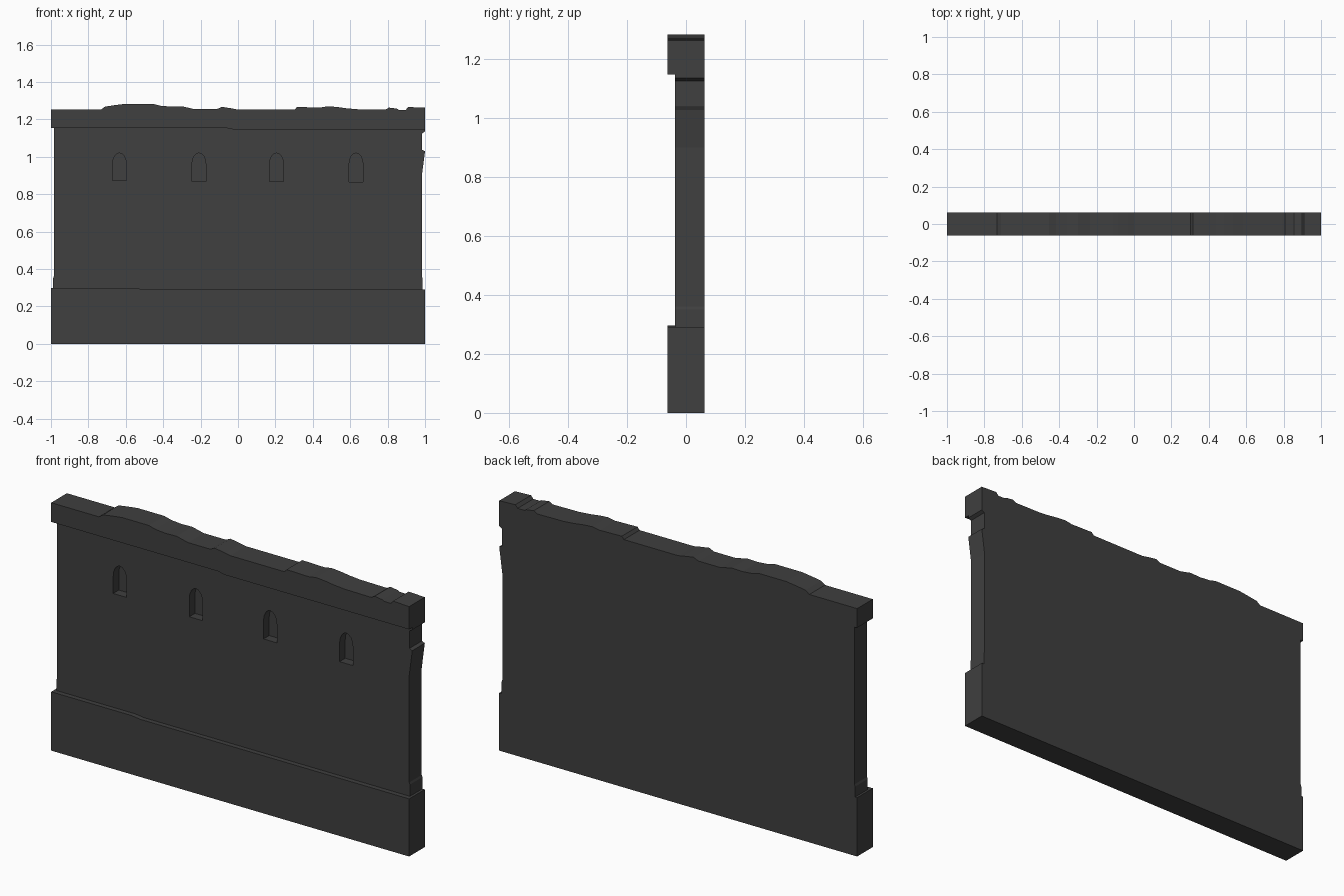
import bpy, math

if "Cube" in bpy.data.objects:
    bpy.data.objects.remove(bpy.data.objects["Cube"])

BACK, FRONT, FACE = 0.0625, -0.0625, -0.0375

stone = bpy.data.materials.new("dark grey stone")
stone.diffuse_color = (0.05, 0.05, 0.05, 1)
stone.use_nodes = True
stone.node_tree.nodes["Principled BSDF"].inputs["Base Color"].default_value = stone.diffuse_color


def prism(name, outline, y0, y1):
    """Extrude an (x, z) outline, counter-clockwise from the front, from y0 to y1."""
    n = len(outline)
    verts = [(x, y, z) for y in (y0, y1) for x, z in outline]
    faces = [tuple(range(n)), tuple(range(2 * n - 1, n - 1, -1))]
    faces += [(i, i + n, (i + 1) % n + n, (i + 1) % n) for i in range(n)]
    mesh = bpy.data.meshes.new(name)
    mesh.from_pydata(verts, [], faces)
    mesh.materials.append(stone)
    ob = bpy.data.objects.new(name, mesh)
    bpy.context.collection.objects.link(ob)
    return ob


def carve(target, cutter):
    """Subtract the cutter and remove it."""
    cutter.hide_render = True
    mod = target.modifiers.new("carve", 'BOOLEAN')
    mod.operation, mod.solver, mod.object = 'DIFFERENCE', 'EXACT', cutter
    bpy.context.view_layer.objects.active = target
    bpy.ops.object.modifier_apply(modifier=mod.name)
    bpy.data.objects.remove(cutter)


# Worn top edge, left to right
crest = [(-1, 1.252), (-.733, 1.252), (-.711, 1.268), (-.665, 1.275), (-.604, 1.283),
         (-.455, 1.283), (-.417, 1.273), (-.36, 1.268), (-.3, 1.27), (-.235, 1.255),
         (-.112, 1.255), (-.086, 1.267), (-.03, 1.258), (0, 1.252), (.303, 1.252),
         (.315, 1.266), (.44, 1.263), (.48, 1.27), (.53, 1.266), (.58, 1.259),
         (.64, 1.254), (.788, 1.252), (.807, 1.263), (.85, 1.257), (.86, 1.251),
         (.897, 1.251), (.91, 1.266), (1, 1.262)]
# Side edges, indented between plinth and cornice, chipped on the right
right_side = [(1, 0), (1, .291), (.987, .291), (.987, .35), (.983, .36), (.983, .9),
              (1, 1.037), (.984, 1.01 + .027), (.984, 1.125), (1, 1.135)]
right_side[6] = (1, 1.03)
left_side = [(-1, 1.155), (-.985, 1.155), (-.985, .36), (-.989, .35), (-.989, .297),
             (-1, .297), (-1, 0)]
wall = prism("castle_wall", right_side + crest[::-1] + left_side, FRONT, BACK)

# Recessed face between plinth and cornice
carve(wall, prism("face_cutter", [
    (-1.2, .297), (-.55, .297), (-.5, .291), (1.2, .291),
    (1.2, 1.147), (-.03, 1.147), (-.07, 1.155), (-1.2, 1.155)], -0.2, FACE))

# Four arched blind windows
for cx, sill in ((-.634, .872), (-.209, .868), (.206, .867), (.631, .866)):
    r, spring, rise = .037, .96, .06
    arch = [(cx + r * math.cos(a), spring + rise * math.sin(a))
            for a in (math.pi * i / 8 for i in range(9))]
    carve(wall, prism("window_cutter", [(cx - r, sill), (cx + r, sill)] + arch,
                      -0.2, FACE + .045))
